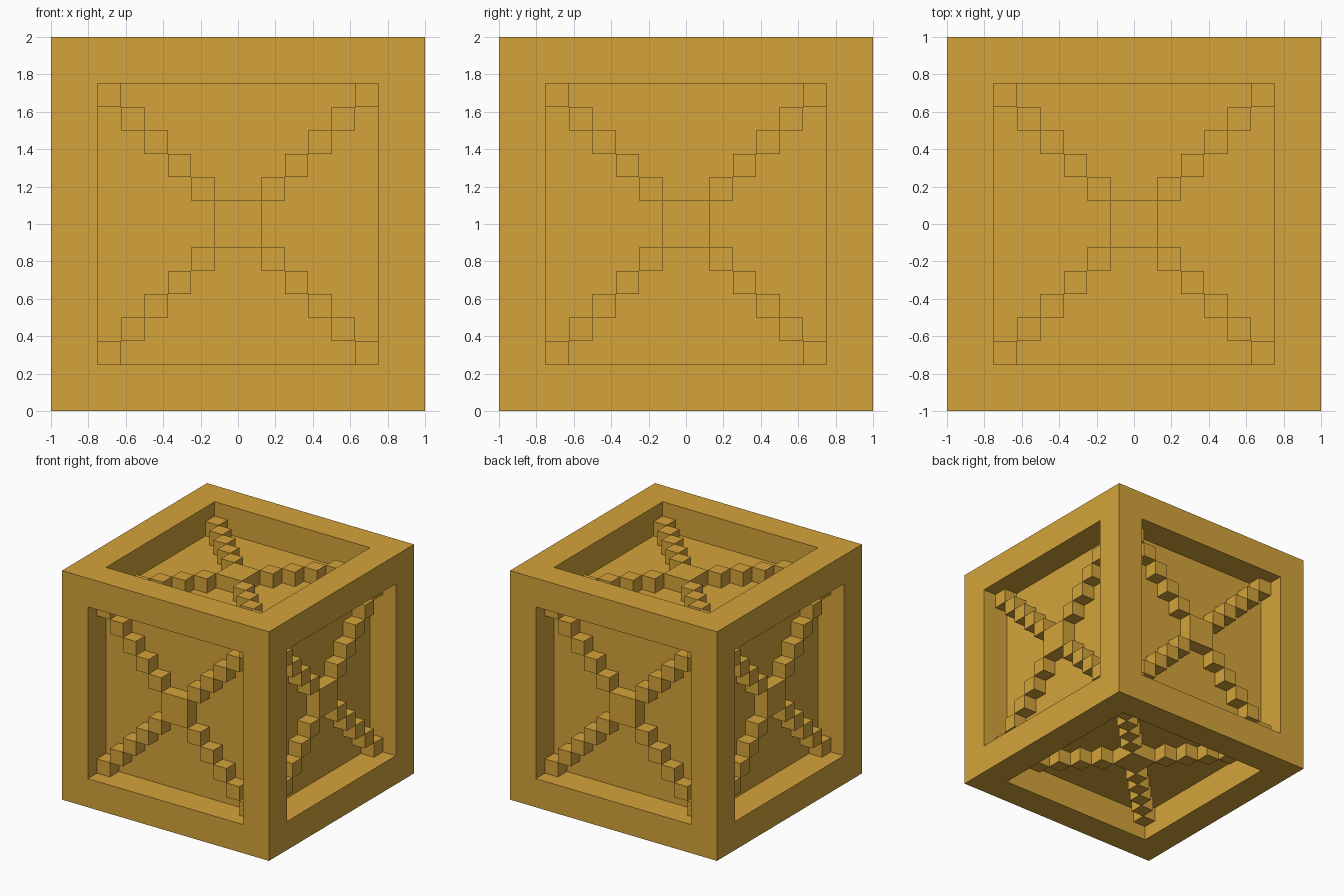
import bpy
import bmesh
import math
from mathutils import Matrix

if "Cube" in bpy.data.objects:
    bpy.data.objects.remove(bpy.data.objects["Cube"], do_unlink=True)

UNIT = 0.125      # block size; the crate is 16 blocks wide
RECESS = 0.25     # frame width and panel depth
CENTRE = Matrix.Translation((0, 0, 1))

wood = bpy.data.materials.new("golden wood")
wood.use_nodes = True
COLOUR = (0.66, 0.37, 0.043, 1.0)
wood.diffuse_color = COLOUR
bsdf = wood.node_tree.nodes["Principled BSDF"]
bsdf.inputs["Base Color"].default_value = COLOUR
bsdf.inputs["Roughness"].default_value = 0.8


def make_object(name, bm, matrix):
    mesh = bpy.data.meshes.new(name)
    bm.to_mesh(mesh)
    bm.free()
    mesh.materials.append(wood)
    obj = bpy.data.objects.new(name, mesh)
    obj.matrix_world = matrix
    bpy.context.scene.collection.objects.link(obj)


def add_block(bm, x, y, size):
    """Block standing on the panel, without its hidden underside."""
    place = Matrix.Translation((x, y, 1 - RECESS + UNIT / 2))
    scale = Matrix.Diagonal((size, size, UNIT, 1))
    verts = bmesh.ops.create_cube(bm, size=1, matrix=place @ scale)["verts"]
    faces = {f for v in verts for f in v.link_faces}
    under = [f for f in faces if f.calc_center_median().z < 1 - RECESS + 1e-4]
    bmesh.ops.delete(bm, geom=under, context="FACES_ONLY")


# Crate frame: every side is inset and pushed in to form a sunken panel
bm = bmesh.new()
bmesh.ops.create_cube(bm, size=2)
panels = bm.faces[:]
bmesh.ops.inset_individual(bm, faces=panels, thickness=RECESS, depth=0,
                           use_even_offset=True)
caps = bmesh.ops.extrude_discrete_faces(bm, faces=panels)["faces"]
for cap in caps:
    inward = -cap.calc_center_median().normalized() * RECESS
    bmesh.ops.translate(bm, verts=cap.verts[:], vec=inward)
make_object("crate_frame", bm, CENTRE)

# Stepped cross brace on each panel: a square hub and four diagonal arms
sides = {
    "top": Matrix.Identity(4),
    "bottom": Matrix.Rotation(math.pi, 4, "X"),
    "front": Matrix.Rotation(math.pi / 2, 4, "X"),
    "back": Matrix.Rotation(-math.pi / 2, 4, "X"),
    "left": Matrix.Rotation(math.pi / 2, 4, "Y"),
    "right": Matrix.Rotation(-math.pi / 2, 4, "Y"),
}
for side, turn in sides.items():
    bm = bmesh.new()
    add_block(bm, 0, 0, 2 * UNIT)
    for sx in (-1, 1):
        for sy in (-1, 1):
            for step in range(1, 6):
                offset = (step + 0.5) * UNIT
                add_block(bm, sx * offset, sy * offset, UNIT)
    make_object(side + "_cross_brace", bm, CENTRE @ turn)
